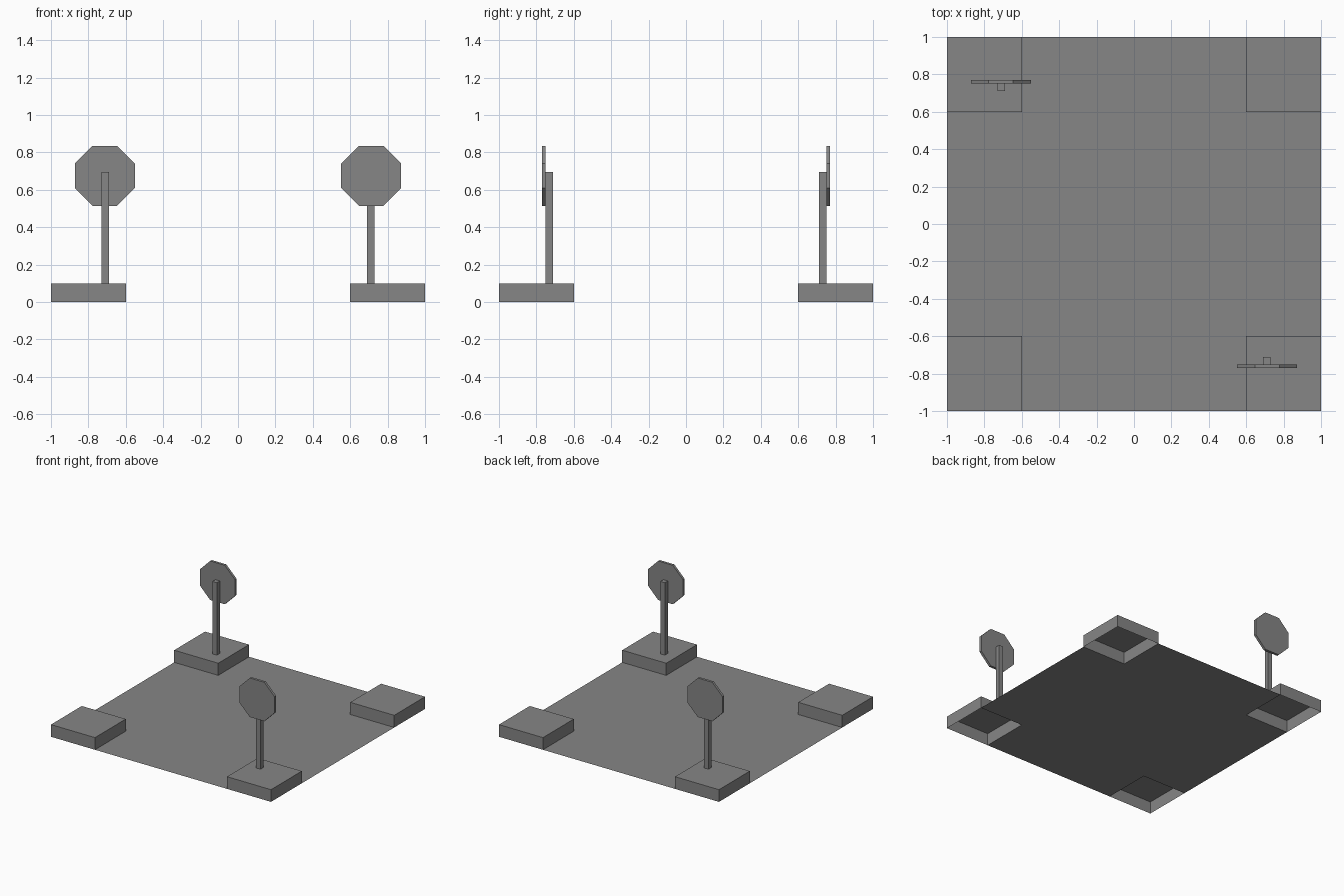
import bpy
import bmesh
from math import pi
from mathutils import Matrix, Vector

cube = bpy.data.objects.get("Cube")
if cube:
    bpy.data.objects.remove(cube, do_unlink=True)

# One plain grey for everything
GREY = (0.24, 0.24, 0.24, 1)
grey = bpy.data.materials.new("plain_grey")
grey.use_nodes = True
grey.diffuse_color = GREY
grey.node_tree.nodes["Principled BSDF"].inputs["Base Color"].default_value = GREY

HALF, INNER, CURB_H = 1.0, 0.6, 0.1


def finish(name, bm, matrix=Matrix()):
    bm.transform(matrix)
    mesh = bpy.data.meshes.new(name)
    bm.to_mesh(mesh)
    bm.free()
    mesh.materials.append(grey)
    obj = bpy.data.objects.new(name, mesh)
    bpy.context.collection.objects.link(obj)
    return obj


def box(low, high):
    bm = bmesh.new()
    low, high = Vector(low), Vector(high)
    bmesh.ops.create_cube(bm, size=1)
    bmesh.ops.scale(bm, vec=high - low, verts=bm.verts)
    bmesh.ops.translate(bm, vec=(low + high) / 2, verts=bm.verts)
    return bm


# Flat crossroads sheet, with the four corners left out
bm = bmesh.new()
quarter = [(HALF, INNER), (INNER, INNER), (INNER, HALF)]
outline = []
for turn in range(4):
    spin = Matrix.Rotation(turn * pi / 2, 3, "Z")
    outline += [bm.verts.new(spin @ Vector((x, y, 0))) for x, y in quarter]
bm.faces.new(outline)
finish("road", bm)

# Pavement corners, hollow and open underneath
for side, sx in (("left", 1), ("right", -1)):
    for end, sy in (("front", -1), ("back", 1)):
        xs = sorted((sx * INNER, sx * HALF))
        ys = sorted((sy * INNER, sy * HALF))
        bm = box((xs[0], ys[0], 0), (xs[1], ys[1], CURB_H))
        bm.normal_update()
        under = [f for f in bm.faces if f.normal.z < -0.5]
        bmesh.ops.delete(bm, geom=under, context="FACES_ONLY")
        finish(f"pavement_{end}_{side}", bm)

# Road signs on opposite corners, facing outwards
for name, turn in (("front_left", 0), ("back_right", pi)):
    spin = Matrix.Rotation(turn, 4, "Z")
    post = box((0.69, -0.75, CURB_H), (0.73, -0.71, 0.695))
    finish(f"sign_post_{name}", post, spin)

    plate = bmesh.new()
    bmesh.ops.create_cone(plate, cap_ends=True, segments=8,
                          radius1=0.1732, radius2=0.1732, depth=0.02)
    place = (Matrix.Translation((0.712, -0.76, 0.675))
             @ Matrix.Rotation(pi / 2, 4, "X")
             @ Matrix.Rotation(pi / 8, 4, "Z"))
    finish(f"sign_plate_{name}", plate, spin @ place)
